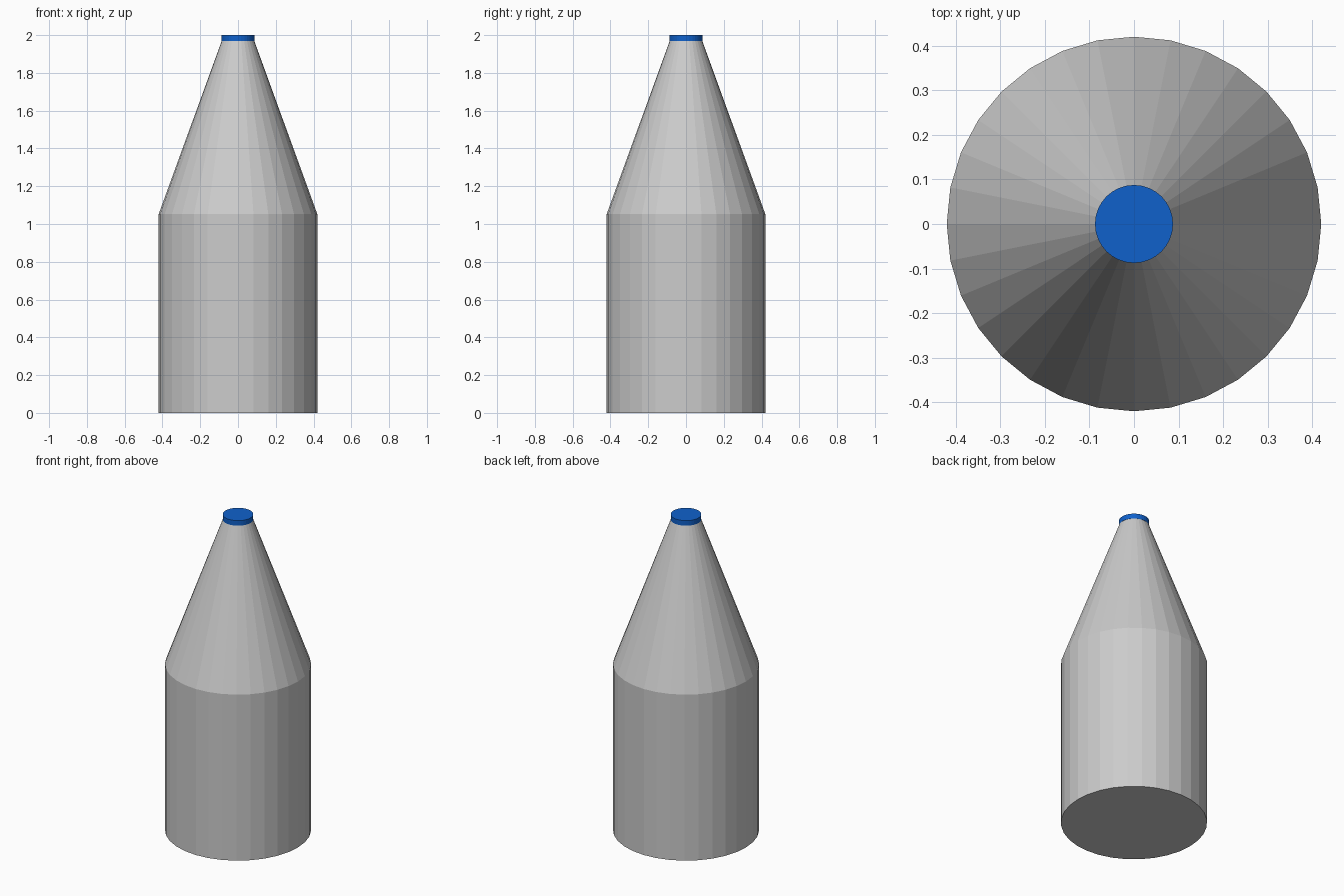
import bpy, bmesh
from math import cos, sin, tau

if "Cube" in bpy.data.objects:
    bpy.data.objects.remove(bpy.data.objects["Cube"])

SIDES = 32


def lathe(name, profile, color=None):
    """Closed flat-faced solid turned around z from (radius, height) points."""
    bm = bmesh.new()
    rings = [[bm.verts.new((r * cos(tau * i / SIDES), r * sin(tau * i / SIDES), z))
              for i in range(SIDES)] for r, z in profile]
    for low, high in zip(rings, rings[1:]):
        for i in range(SIDES):
            j = (i + 1) % SIDES
            bm.faces.new((low[i], low[j], high[j], high[i]))
    bm.faces.new(rings[0][::-1])
    bm.faces.new(rings[-1])
    mesh = bpy.data.meshes.new(name)
    bm.to_mesh(mesh)
    bm.free()
    obj = bpy.data.objects.new(name, mesh)
    bpy.context.collection.objects.link(obj)
    if color:
        mat = bpy.data.materials.new(name + "_color")
        mat.diffuse_color = color
        mat.use_nodes = True
        mat.node_tree.nodes["Principled BSDF"].inputs["Base Color"].default_value = mat.diffuse_color
        mesh.materials.append(mat)
    return obj


# Straight body with tapered shoulder
lathe("bottle_body", [(0.42, 0), (0.42, 1.052), (0.086, 1.97)])

# Blue cap on the tip
lathe("cap", [(0.0875, 1.968), (0.0875, 2.0)], (0.005, 0.12, 0.6, 1))
